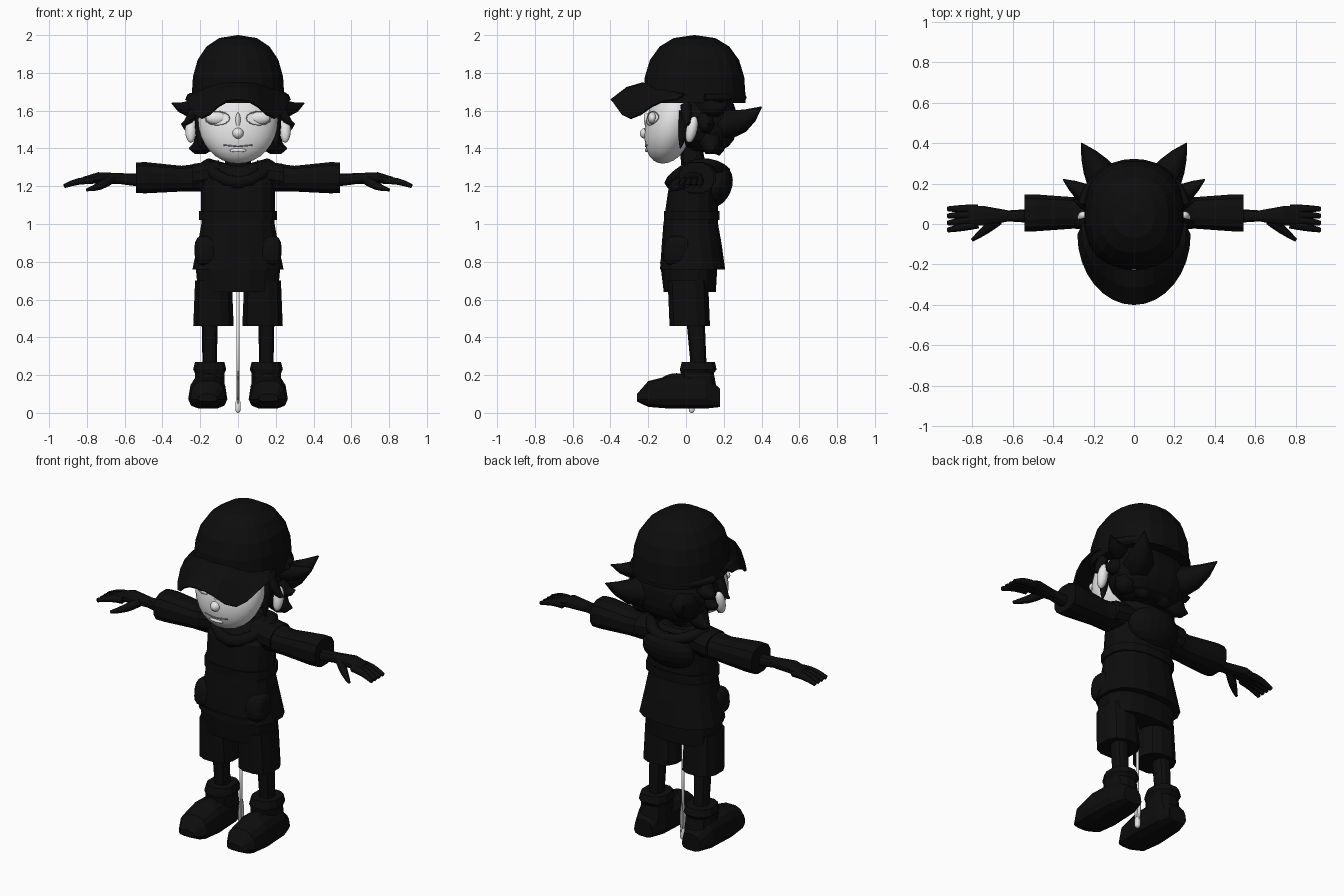
import bpy, bmesh
from math import sin, cos, pi, copysign
from mathutils import Vector
from mathutils.bvhtree import BVHTree

default_cube = bpy.data.objects.get("Cube")
if default_cube:
    bpy.data.objects.remove(default_cube)


def make_material(name, value):
    material = bpy.data.materials.new(name)
    material.use_nodes = True
    colour = (value, value, value, 1)
    material.diffuse_color = colour
    shader = material.node_tree.nodes["Principled BSDF"]
    shader.inputs["Base Color"].default_value = colour
    return material


BLACK = make_material("cloth_black", .004)
WHITE = make_material("skin_white", .8)
GREY = make_material("line_grey", .3)


def add_object(name, data, material):
    data.materials.append(material)
    created = bpy.data.objects.new(name, data)
    bpy.context.collection.objects.link(created)
    return created


def add_mesh(name, bm, material=BLACK):
    bmesh.ops.recalc_face_normals(bm, faces=bm.faces)
    for face in bm.faces:
        face.smooth = material is WHITE
    mesh = bpy.data.meshes.new(name)
    bm.to_mesh(mesh)
    bm.free()
    return add_object(name, mesh, material)


def superellipse(angle, power):
    c, s = cos(angle), sin(angle)
    return (copysign(abs(c) ** (2 / power), c), copysign(abs(s) ** (2 / power), s))


def bridge_rows(bm, rows, closed):
    for row, following in zip(rows, rows[1:]):
        for i in range(0 if closed else 1, len(row)):
            bm.faces.new((row[i - 1], row[i], following[i], following[i - 1]))


def loft(name, axis, offset, rings, material=BLACK, sides=12, power=2.5, side=1, taper=0):
    """Each ring: place on axis, second centre, first radius, second radius."""
    bm = bmesh.new()
    rows = []
    for place, centre, width, depth in rings:
        row = []
        for i in range(sides):
            u, v = superellipse(2 * pi * (i + .5) / sides, power)
            a, b = offset + width * u * (1 - taper * v), centre + depth * v
            x, y, z = {"x": (place, a, b), "y": (a, place, b), "z": (a, b, place)}[axis]
            row.append(bm.verts.new((side * x, y, z)))
        rows.append(row)
    bridge_rows(bm, rows, True)
    bm.faces.new(rows[0])
    bm.faces.new(rows[-1])
    return add_mesh(name, bm, material)


def blob(name, centre, radii, material=BLACK, side=1, power=2.0, bottom=-1, lean=0, steps=10):
    """Rounded body; bottom cuts it off, lean slides it in y with height."""
    x, y, z = centre
    rx, ry, rz = radii
    rings = []
    for i in range(steps + 1):
        height = max(-cos(pi * i / steps), bottom)
        size = max(1 - abs(height) ** power, 0) ** (1 / power) + .01
        rings.append((z + rz * height, y + lean * rz * height, rx * size, ry * size))
    return loft(name, "z", x, rings, material, 2 * steps, power, side)


def tube(name, points, radii, material=BLACK, side=1, cyclic=False):
    curve = bpy.data.curves.new(name, "CURVE")
    curve.dimensions = "3D"
    curve.bevel_depth = 1
    curve.bevel_resolution = 1
    curve.use_fill_caps = True
    spline = curve.splines.new("POLY")
    spline.points.add(len(points) - 1)
    for target, (x, y, z), radius in zip(spline.points, points, radii):
        target.co = (side * x, y, z, 1)
        target.radius = radius
    spline.use_cyclic_u = cyclic
    return add_object(name, curve, material)


def lock(name, start, end, thick, side, thin=.003, sag=-.03, steps=4):
    """Tapering, slightly bent strand for hair and fingers."""
    parts = [i / steps for i in range(steps + 1)]
    points = [Vector(start).lerp(Vector(end), t) + Vector((0, 0, sag * sin(pi * t))) for t in parts]
    tube(name, points, [thick + (thin - thick) * t * t for t in parts], side=side)


# Face
face = blob("face", (0, -.07, 1.55), (.21, .14, .23), WHITE, lean=.23, steps=16)
tree = BVHTree.FromPolygons([v.co for v in face.data.vertices],
                            [list(p.vertices) for p in face.data.polygons])


def on_face(x, z):
    return tree.ray_cast(Vector((x, -1, z)), Vector((0, 1, 0)))[0]


blob("nose", (0, -.21, 1.48), (.03, .035, .03), WHITE)
blob("nose_bridge", (0, -.2, 1.53), (.015, .02, .06), WHITE, lean=-.2)
blob("lower_lip", on_face(0, 1.39), (.045, .01, .01), WHITE)
mouth = [on_face(x / 40, 1.41 + abs(x) / 400) for x in range(-3, 4)]
tube("mouth", mouth, [.004] * len(mouth), GREY)

# Hair locks: start, tip, thickness
LOCKS = {
    "back_lock": ((.12, .17, 1.53), (.26, .4, 1.62), .09),
    "side_lock": ((.17, .1, 1.64), (.35, .22, 1.64), .06),
    "ear_lock": ((.2, .1, 1.56), (.3, .12, 1.53), .05),
    "nape_lock": ((.14, .12, 1.48), (.26, .15, 1.4), .07),
    "low_lock": ((.07, .16, 1.48), (.08, .2, 1.39), .08),
    "sideburn": ((.2, -.01, 1.6), (.2, -.03, 1.4), .03),
    "temple_lock": ((.22, 0, 1.63), (.3, .01, 1.53), .03),
}
FINGERS = ("index", "middle", "ring", "little")

for label, side in (("left_", 1), ("right_", -1)):
    # Closed eyes and ears
    blob(label + "eye", on_face(.11, 1.56) + Vector((0, .01, 0)), (.06, .025, .034), WHITE, side)
    outline = [on_face(.11 + .065 * cos(a), 1.56 + .036 * sin(a))
               for a in (pi * i / 8 for i in range(16))]
    tube(label + "eye_line", outline, [.003] * len(outline), GREY, side, True)
    blob(label + "ear", (.25, .03, 1.5), (.03, .03, .07), WHITE, side, lean=.2)
    for strand, (start, tip, thick) in LOCKS.items():
        lock(label + strand, start, tip, thick, side)

    # Arms and hands
    loft(label + "sleeve", "x", .055, [(.14, 1.25, .09, .08), (.3, 1.24, .08, .07),
                                       (.49, 1.245, .094, .085), (.54, 1.245, .094, .083)], side=side)
    loft(label + "shoulder", "x", .06, [(.1, 1.27, .1, .07), (.24, 1.25, .1, .07)], side=side)
    loft(label + "forearm_and_palm", "x", .04, [(.5, 1.23, .036, .036), (.62, 1.24, .028, .03),
                                                (.74, 1.245, .05, .03), (.82, 1.23, .05, .02)], side=side)
    for i, finger in enumerate(FINGERS):
        lock(label + finger + "_finger", (.77, .025 * i, 1.23), (.92, .035 * i - .03, 1.2),
             .022, side, thin=.012, sag=.01)
    lock(label + "thumb", (.67, .02, 1.24), (.8, -.08, 1.18), .026, side, thin=.008, sag=-.01)

    # Shorts, legs, boots
    loft(label + "shorts_leg", "z", .13, [(.46, .02, .11, .11), (.7, .01, .1, .11)], side=side)
    loft(label + "leg", "z", .15, [(.2, .07, .038, .042), (.5, .05, .044, .05)], side=side)
    loft(label + "boot_foot", "y", .16, [
        (-.26, .08, .05, .02), (-.2, .1, .09, .07), (-.08, .11, .1, .09),
        (.1, .11, .09, .09), (.18, .08, .06, .05)], side=side, power=3, taper=.15)
    loft(label + "boot_ankle", "z", .15, [(.1, .07, .08, .1), (.21, .06, .08, .09)], side=side)
    loft(label + "boot_cuff", "z", .15, [(.21, .06, .08, .09), (.23, .065, .09, .1),
                                         (.27, .065, .08, .09)], side=side)
    blob(label + "boot_tongue", (.155, -.07, .17), (.055, .07, .04), side=side, lean=.5)
    blob(label + "hip_pocket", (.17, -.05, .86), (.06, .07, .08), side=side, power=3, lean=.1)

# Hair mass, neck and cap
blob("hair", (0, .11, 1.54), (.225, .16, .16), power=2.6)
loft("neck", "z", 0, [(1.24, .05, .07, .07), (1.45, .02, .07, .06)])
blob("cap_crown", (0, .045, 1.68), (.245, .27, .32), power=2.4, bottom=-.12)
strap = [(.26 * sin(a), .05 + .25 * cos(a), 1.67) for a in (pi * i / 16 for i in range(-7, 8))]
tube("cap_strap", strap, [.022] * len(strap))

# Cap brim, dipping on both sides of the front
bm = bmesh.new()
rows = []
for t in (0, .5, 1):
    row = []
    for i in range(-8, 9):
        a = pi * i / 16
        inner = Vector((.24 * sin(a), .03 - .26 * cos(a), 1.68 + .07 * cos(a)))
        outer = Vector((.28 * sin(a), -.05 - .35 * cos(a), 1.66 - .1 * abs(sin(2 * a)) ** 3))
        row.append(bm.verts.new(inner.lerp(outer, t) + Vector((0, 0, .02 * sin(pi * t)))))
    rows.append(row)
bridge_rows(bm, rows, False)
brim = add_mesh("cap_brim", bm)
brim.modifiers.new("thickness", "SOLIDIFY").thickness = .01

# Jacket, shirt hem, hood and collar
loft("jacket", "z", 0, [(.76, .035, .245, .175), (.9, .03, .215, .16), (1, .025, .197, .147),
                        (1.22, .04, .2, .13), (1.29, .06, .19, .1), (1.32, .06, .12, .07)], sides=16)
loft("jacket_band", "z", 0, [(1.02, .03, .21, .15), (1.07, .03, .21, .15)], sides=16)
loft("shirt_hem", "z", 0, [(.64, .02, .215, .14), (.8, .015, .23, .155)], sides=16)
collar = [(.165 * sin(a), .06 - .14 * cos(a), 1.25 - .03 * cos(a) + .06 * sin(a) ** 2)
          for a in (pi * i / 8 for i in range(16))]
tube("hood_rim", collar, [.035] * len(collar), cyclic=True)
blob("hood", (0, .165, 1.2), (.165, .08, .11), lean=.2)

# Thin hanging rod with a blade at its foot
loft("rod", "z", 0, [(.03, .03, .008, .008), (.66, .03, .008, .008)], WHITE)
blob("rod_tip", (0, .03, .035), (.014, .016, .035), WHITE, power=3)
blob("rod_blade", (0, .03, .13), (.005, .028, .1), WHITE)
